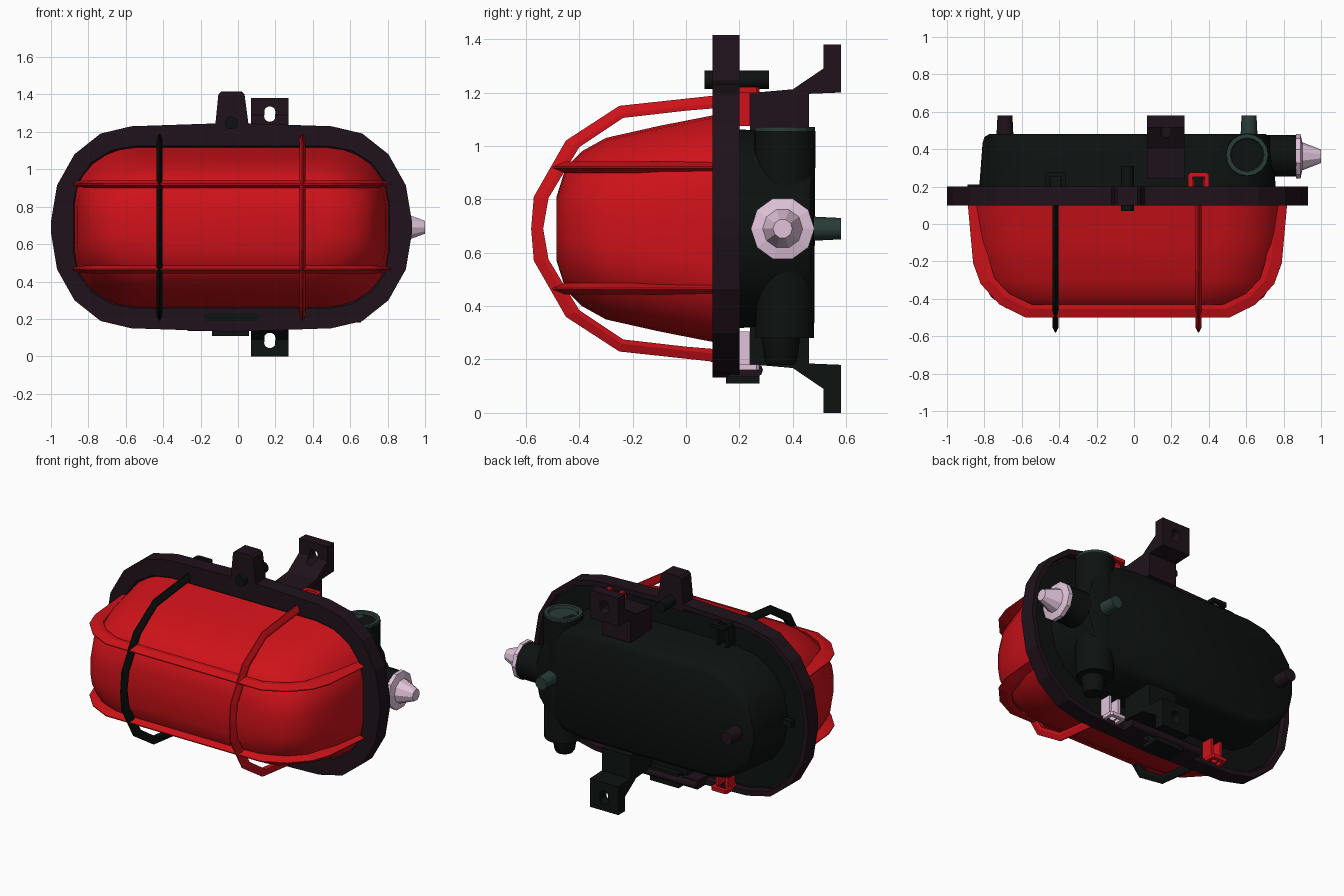
import bpy, bmesh, math
from mathutils import Vector, Matrix

if "Cube" in bpy.data.objects:
    bpy.data.objects.remove(bpy.data.objects["Cube"])

CX, CZ = -0.035, 0.69


def mat(name, r, g, b):
    m = bpy.data.materials.new(name)
    m.diffuse_color = (r, g, b, 1)
    m.use_nodes = True
    m.node_tree.nodes["Principled BSDF"].inputs["Base Color"].default_value = m.diffuse_color
    return m


RED = mat("red", 0.62, 0.006, 0.01)
PURPLE = mat("dark_purple", 0.014, 0.006, 0.011)
BLACK = mat("black", 0.004, 0.006, 0.005)
GREEN = mat("dark_green", 0.022, 0.045, 0.04)
PINK = mat("pale_pink", 0.75, 0.55, 0.7)


def finish(name, bm, m, smooth=None):
    bmesh.ops.recalc_face_normals(bm, faces=bm.faces)
    me = bpy.data.meshes.new(name)
    bm.to_mesh(me)
    bm.free()
    ob = bpy.data.objects.new(name, me)
    bpy.context.collection.objects.link(ob)
    me.materials.append(m)
    if smooth:
        bpy.ops.object.select_all(action='DESELECT')
        ob.select_set(True)
        bpy.context.view_layer.objects.active = ob
        bpy.ops.object.shade_smooth_by_angle(angle=math.radians(smooth))
    return ob


def loft(name, rings, m, closed=False, loop=False, smooth=None):
    """Skin a list of equal-length point rings; cap the ends or join last to first."""
    bm = bmesh.new()
    vs = [[bm.verts.new(p) for p in r] for r in rings]
    n = len(rings[0])
    pairs = list(zip(vs, vs[1:])) + ([(vs[-1], vs[0])] if loop else [])
    for a, b in pairs:
        for i in range(n):
            j = (i + 1) % n
            bm.faces.new((a[i], a[j], b[j], b[i]))
    if not loop:
        bm.faces.new(vs[0])
        bm.faces.new(vs[-1])
    return finish(name, bm, m, smooth)


def oval(y, hx, hz, rx, rz, crown=0.0, n=4):
    """Rounded oblong in the xz plane, centred on the lamp axis."""
    pts = []
    for k, (sx, sz) in enumerate([(1, 1), (-1, 1), (-1, -1), (1, -1)]):
        arc = [(sx * (hx - rx + rx * math.cos(a)), sz * (hz - rz + rz * math.sin(a)))
               for a in (math.pi / 2 * i / n for i in range(n + 1))]
        pts += arc if k % 2 == 0 else arc[::-1]
        if k % 2 == 0:
            pts.append((0, sz * (hz + crown)))
    return [(CX + x, y, CZ + z) for x, z in pts]


def box(name, x0, x1, y0, y1, z0, z1, m):
    return loft(name, [[(x0, y0, z), (x1, y0, z), (x1, y1, z), (x0, y1, z)] for z in (z0, z1)], m)


def turned(name, base, axis, profile, m, n=16, smooth=None):
    """Turned part: profile of (distance along axis, radius)."""
    q = Vector(axis).to_track_quat('Z', 'Y')
    rings = [[Vector(base) + q @ Vector((r * math.cos(t), r * math.sin(t), d))
              for t in (2 * math.pi * i / n for i in range(n))] for d, r in profile]
    return loft(name, rings, m, smooth=smooth)


# Glass dome
loft("glass_dome", [oval(0.13, 0.84, 0.43, 0.33, 0.30, n=6),
                    oval(-0.10, 0.825, 0.385, 0.34, 0.29, n=6),
                    oval(-0.30, 0.78, 0.34, 0.34, 0.27, n=6),
                    oval(-0.39, 0.73, 0.29, 0.34, 0.24, n=6),
                    oval(-0.45, 0.65, 0.23, 0.30, 0.19, n=6),
                    oval(-0.485, 0.52, 0.12, 0.20, 0.10, n=6)], RED, smooth=35)

# Front frame with a recessed back
loft("front_frame", [oval(0.12, 0.83, 0.42, 0.33, 0.30),
                     oval(0.10, 0.845, 0.435, 0.33, 0.30),
                     oval(0.10, 0.965, 0.54, 0.43, 0.51, 0.018),
                     oval(0.20, 0.965, 0.54, 0.43, 0.51, 0.018),
                     oval(0.20, 0.935, 0.51, 0.41, 0.48, 0.018),
                     oval(0.15, 0.935, 0.51, 0.41, 0.48, 0.018),
                     oval(0.15, 0.83, 0.42, 0.33, 0.30)], PURPLE, loop=True)

# Top lug and its screw
lug = [(-0.125, 1.2), (-0.12, 1.25), (-0.105, 1.40), (-0.09, 1.415),
       (0.02, 1.415), (0.035, 1.40), (0.055, 1.25), (0.06, 1.2)]
loft("top_lug", [[(x, y, z) for x, z in lug] for y in (0.1, 0.2)], PURPLE)
turned("lug_screw", (CX, 0.07, 1.248), (0, 1, 0), [(0, 0.034), (0.24, 0.034)], BLACK, 12, 40)

# Rear housing with a flange inside the frame
loft("rear_housing", [oval(0.13, 0.925, 0.50, 0.41, 0.47),
                      oval(0.165, 0.925, 0.50, 0.41, 0.47),
                      oval(0.165, 0.795, 0.375, 0.35, 0.34),
                      oval(0.43, 0.775, 0.355, 0.34, 0.32),
                      oval(0.465, 0.765, 0.335, 0.33, 0.30),
                      oval(0.48, 0.74, 0.31, 0.31, 0.28)], BLACK, smooth=35)

# Cable entries
turned("side_cable_tube", (0.5, 0.365, CZ), (1, 0, 0), [(0, 0.115), (0.37, 0.11)], BLACK, 20, 40)
turned("cable_grommet", (0.865, 0.362, CZ), (1, 0, 0),
       [(0, 0.119), (0.025, 0.119), (0.035, 0.075), (0.125, 0.04), (0.135, 0.036)], PINK, 10)
turned("vertical_cable_tube", (0.605, 0.37, 0.28), (0, 0, 1), [(0, 0.11), (0.775, 0.115)], BLACK, 20, 40)
turned("vertical_tube_foot", (0.605, 0.355, 0.18), (0, 0, 1), [(0, 0.05), (0.015, 0.06), (0.12, 0.075)], BLACK, 12, 40)
turned("entry_plug", (0.605, 0.37, 1.03), (0, 0, 1),
       [(0, 0.113), (0.04, 0.113), (0.04, 0.09), (0.025, 0.085)], GREEN, 16)

# Rear stand-off pegs and the small end stop
turned("right_peg", (0.615, 0.46, CZ), (0, 1, 0), [(0, 0.046), (0.12, 0.04)], GREEN, 12, 40)
turned("left_peg", (-0.69, 0.46, CZ), (0, 1, 0), [(0, 0.046), (0.12, 0.04)], PURPLE, 12, 40)
box("end_stop", -0.89, -0.81, 0.18, 0.21, CZ - 0.02, CZ + 0.02, BLACK)


# Wall brackets, with a slotted hole through the plate
def bracket(name, side, m):
    prof = [(0.24, 0.36), (0.24, 0.508), (0.40, 0.522), (0.515, 0.60), (0.515, 0.69),
            (0.58, 0.69), (0.58, 0.51), (0.46, 0.505), (0.46, 0.36)]
    ob = loft(name, [[(x, y, CZ + side * h) for y, h in prof] for x in (0.07, 0.27)], m)
    slot = []
    for i in range(16):
        t = 2 * math.pi * i / 16
        slot.append((0.17 + 0.03 * math.cos(t),
                     CZ + side * 0.605 + 0.027 * math.sin(t) + (0.014 if i < 8 else -0.014)))
    cut = loft(name + "_slot_cutter", [[(x, y, z) for x, z in slot] for y in (0.3, 0.7)], m)
    mod = ob.modifiers.new("slot", 'BOOLEAN')
    mod.operation = 'DIFFERENCE'
    mod.solver = 'EXACT'
    mod.object = cut
    bpy.ops.object.select_all(action='DESELECT')
    ob.select_set(True)
    bpy.context.view_layer.objects.active = ob
    bpy.ops.object.modifier_apply(modifier="slot")
    bpy.data.objects.remove(cut)


bracket("upper_bracket", 1, PURPLE)
bracket("lower_bracket", -1, BLACK)


# Cage bars: half paths mirrored, pointed on the outer edge
def cage_bar(name, outer, inner, place, width, m):
    mirror = lambda p: p + [(y, -u) for y, u in reversed(p) if u > 0]
    rings = []
    for o, i in zip(mirror(outer), mirror(inner)):
        o, i = Vector(o), Vector(i)
        mid = i.lerp(o, 0.35)
        rings.append([place(i, -width / 2), place(mid, -width / 2), place(o, -0.003),
                      place(o, 0.003), place(mid, width / 2), place(i, width / 2)])
    loft(name, rings, m)


v_out = [(0.12, 0.50), (0.0, 0.487), (-0.25, 0.46), (-0.45, 0.33), (-0.57, 0.12), (-0.58, 0)]
v_in = [(0.12, 0.452), (0.0, 0.442), (-0.235, 0.415), (-0.40, 0.305), (-0.515, 0.115), (-0.535, 0)]
for name, x, m in (("left", -0.42, BLACK), ("right", 0.345, RED)):
    cage_bar(name + "_cage_hoop", v_out, v_in, lambda p, w: (x + w, p.x, CZ + p.y), 0.034, m)

h_out = [(0.12, 0.855), (-0.21, 0.825), (-0.32, 0.785), (-0.43, 0.685), (-0.50, 0.545), (-0.50, 0)]
h_in = [(0.12, 0.77), (-0.19, 0.74), (-0.29, 0.71), (-0.37, 0.635), (-0.43, 0.51), (-0.43, 0)]
for name, z in (("upper", 0.92), ("lower", 0.465)):
    cage_bar(name + "_cage_rail", h_out, h_in, lambda p, w: (CX + p.y, p.x, z + w), 0.042, RED)


# Cage clips: a U-shaped loop and two fins behind the frame
def clip(name, x, side, m):
    u = [(-0.055, 0.16), (-0.055, 0.265), (-0.045, 0.275), (0.045, 0.275), (0.055, 0.265), (0.055, 0.16),
         (0.033, 0.16), (0.033, 0.25), (-0.033, 0.25), (-0.033, 0.16)]
    loft(name + "_loop", [[(x + a, y, CZ + side * h) for a, y in u] for h in (0.508, 0.53)], m)
    for k, s in (("left", -1), ("right", 1)):
        box(f"{name}_{k}_fin", x + s * 0.033 - 0.009, x + s * 0.033 + 0.009, 0.15, 0.24,
            *sorted((CZ + side * 0.385, CZ + side * 0.51)), m)


clip("upper_left_clip", -0.42, 1, BLACK)
clip("upper_right_clip", 0.345, 1, RED)
clip("lower_left_clip", -0.42, -1, RED)
clip("lower_right_clip", 0.345, -1, PINK)

# Bottom hinge
box("hinge_plate", -0.18, 0.11, 0.094, 0.24, 0.19, 0.23, BLACK)
box("hinge_block", -0.14, 0.06, 0.15, 0.275, 0.11, 0.20, BLACK)
for name, x0, x1 in (("left", -0.27, -0.16), ("right", 0.11, 0.25)):
    box(name + "_hinge_lug", x0, x1, 0.16, 0.27, 0.135, 0.19, PURPLE)
turned("hinge_pin", (-0.27, 0.262, 0.16), (1, 0, 0), [(0, 0.026), (0.52, 0.026)], PURPLE, 10, 40)
